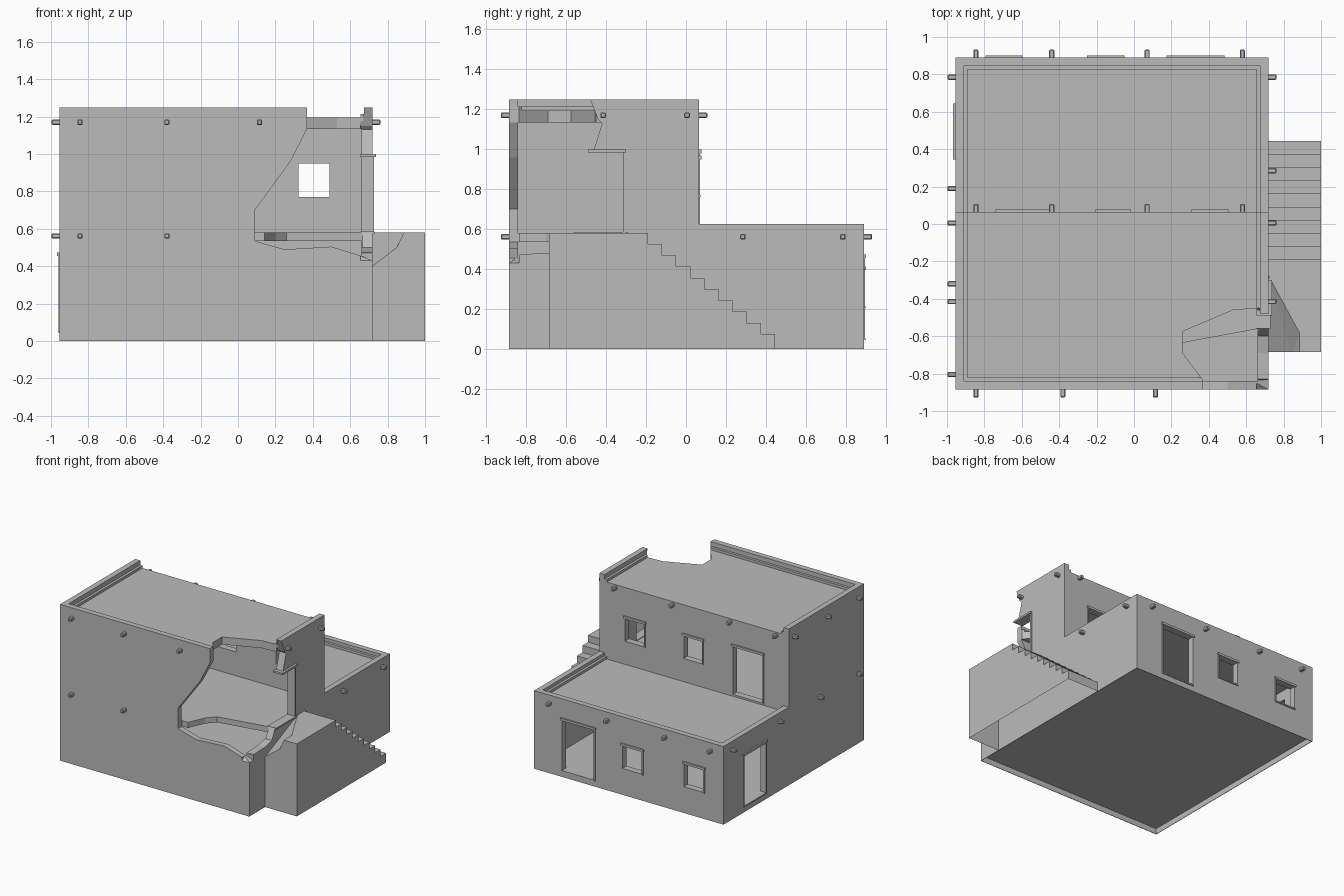
import bpy, bmesh

cube = bpy.data.objects.get("Cube")
if cube:
    bpy.data.objects.remove(cube, do_unlink=True)

plaster = bpy.data.materials.new("grey_plaster")
plaster.use_nodes = True
GREY = (0.5, 0.5, 0.5, 1)
plaster.diffuse_color = GREY
plaster.node_tree.nodes["Principled BSDF"].inputs["Base Color"].default_value = GREY


def finish(name, bm):
    bmesh.ops.recalc_face_normals(bm, faces=bm.faces)
    mesh = bpy.data.meshes.new(name)
    bm.to_mesh(mesh)
    bm.free()
    mesh.materials.append(plaster)
    ob = bpy.data.objects.new(name, mesh)
    bpy.context.collection.objects.link(ob)
    return ob


def prism(name, outline, axis, lo, hi):
    """Extrude a 2D outline along an axis (the outline uses the other two axes in order)."""
    bm = bmesh.new()
    rings = []
    for d in (lo, hi):
        ring = []
        for p in outline:
            co = list(p)
            co.insert(axis, d)
            ring.append(bm.verts.new(co))
        rings.append(ring)
        bm.faces.new(ring)
    n = len(outline)
    for i in range(n):
        j = (i + 1) % n
        bm.faces.new((rings[0][i], rings[0][j], rings[1][j], rings[1][i]))
    return finish(name, bm)


def box(name, x, y, z):
    return prism(name, [(x[0], y[0]), (x[1], y[0]), (x[1], y[1]), (x[0], y[1])], 2, *z)


def carve(ob, cutters):
    """Subtract all cutters, bake the result and remove the cutters."""
    for c in cutters:
        c.hide_render = True
        mod = ob.modifiers.new(c.name, 'BOOLEAN')
        mod.operation = 'DIFFERENCE'
        mod.solver = 'EXACT'
        mod.object = c
    deps = bpy.context.evaluated_depsgraph_get()
    mesh = bpy.data.meshes.new_from_object(ob.evaluated_get(deps))
    ob.modifiers.clear()
    ob.data = mesh
    for c in cutters:
        bpy.data.objects.remove(c, do_unlink=True)


# Main dimensions
LEFT, RIGHT, FRONT, BACK, STEP = -0.955, 0.72, -0.885, 0.89, 0.065
LOW, HIGH = 0.625, 1.25
IN_X, IN_FRONT, IN_BACK = (-0.91, 0.66), -0.84, 0.845

# Two-storey body, stepped at the back
body = prism("house_body", [(FRONT, 0), (BACK, 0), (BACK, LOW), (STEP, LOW),
                            (STEP, HIGH), (FRONT, HIGH)], 0, LEFT, RIGHT)

cuts = []
# Rooms and the hollow under the ground floor
cuts.append(box("lower_room", IN_X, (IN_FRONT, IN_BACK), (0.055, 0.535)))
cuts.append(box("upper_room", IN_X, (IN_FRONT, 0.02), (0.58, 1.135)))
cuts.append(box("underfloor", (LEFT + .004, RIGHT - .004), (FRONT + .004, BACK - .004), (-.1, .045)))
# Roof recesses with a small ledge inside the parapets
for inset, drop in ((0, 0.035), (0.02, 0.055)):
    xs = (IN_X[0] + inset, 0.675 - inset)
    cuts.append(box("upper_roof", xs, (IN_FRONT + inset, 0.3), (HIGH - drop, 1.5)))
    cuts.append(box("lower_roof", xs, (STEP, IN_BACK - inset), (LOW - drop + 0.01, 0.8)))

# Collapsed corner: front wall, right wall, roof and upper floor
cuts.append(prism("front_break", [(.37, 1.4), (.37, 1.135), (.28, .96), (.09, .70), (.09, .535),
                                  (.25, .49), (.5, .505), (.66, .455), (.72, .43), (.8, .43),
                                  (.8, 1.4)], 1, -1, -0.835))
cuts.append(prism("right_break", [(-1, .43), (FRONT, .43), (-.83, .475), (-.69, .48), (-.6, .5),
                                  (-.56, .58), (-.31, .58), (-.31, .985), (-.46, 1), (-.42, 1.13),
                                  (-.44, 1.15), (-.48, 1.25), (-.48, 1.4), (-1, 1.4)], 0, .655, .8))
cuts.append(prism("roof_break", [(.37, -1), (.37, -.835), (.26, -.69), (.26, -.575), (.53, -.46),
                                 (.67, -.45), (.67, -1)], 2, 1.1, 1.4))
cuts.append(prism("floor_break", [(.14, -.838), (.2, -.7), (.26, -.635), (.665, -.56),
                                  (.665, -.838)], 2, .5, .62))


def opening(name, axis, face, span, z):
    """Cut a door or window and put a thin frame round it."""
    s = 1 if face > 0 else -1
    (a, b), (z0, z1) = span, z

    def block(part, along, height, d0, d1):
        depth = sorted((face + s * d0, face + s * d1))
        if axis == 0:
            return box(part, depth, along, height)
        return box(part, along, depth, height)

    cuts.append(block(name + "_cut", span, z, -0.08, 0.05))
    block(name + "_lintel", (a - .015, b + .015), (z1, z1 + .018), -0.02, 0.012)
    block(name + "_sill", (a - .01, b + .01), (z0 - .01, z0), -0.02, 0.008)
    for side, x in (("a", a - .01), ("b", b)):
        block(name + "_jamb_" + side, (x, x + .01), (z0, z1), -0.02, 0.006)


# Doors and windows
for i, span in enumerate(((-.19, -.03), (.323, .49))):
    opening(f"upper_window_{i}", 1, STEP, span, (.77, .95))
for i, span in enumerate(((-.78, -.61), (-.235, -.065))):
    opening(f"lower_window_{i}", 1, BACK, span, (.215, .395))
opening("upper_door", 1, STEP, (-.725, -.465), (.6, .98))
opening("back_door", 1, BACK, (.19, .47), (.055, .455))
opening("left_door", 0, LEFT, (.36, .63), (.055, .455))

carve(body, cuts)

# What is left of the doorway above the stairs
box("stair_door_lintel", (.655, .738), (-.49, -.3), (.985, 1.0))
box("stair_door_jamb", (.66, .727), (-.315, -.302), (.58, .985))
box("stair_door_sill", (.655, .73), (-.56, -.29), (.573, .585))

# Outside stairs with a landing
STEPS, TREAD, RISE = 9, 0.0706, 0.0563
stair_line = [(-.685, 0), (.445, 0)]
for k in range(STEPS):
    top = 0.075 + k * RISE
    stair_line += [(.445 - k * TREAD, top), (.445 - (k + 1) * TREAD, top)]
stair_line += [(.445 - STEPS * TREAD, .58), (-.685, .58)]
stairs = prism("stairs", stair_line, 0, 0.718, 1.0)

# Broken chunk at the landing
bm = bmesh.new()
for co in ((.7, -.7, .38), (.845, -.7, .49), (.89, -.7, .59), (.89, -.57, .59),
           (.7, -.22, .59), (.7, -.7, .65), (.89, -.7, .65), (.89, -.57, .65), (.7, -.22, .65)):
    bm.verts.new(co)
bmesh.ops.convex_hull(bm, input=bm.verts)
carve(stairs, [finish("landing_break", bm)])

# The stairs are open underneath
bm = bmesh.new()
bm.from_mesh(stairs.data)
under = [f for f in bm.faces if f.normal.z < -0.9 and f.calc_center_median().z < 0.01]
bmesh.ops.delete(bm, geom=under, context='FACES')
bm.to_mesh(stairs.data)
bm.free()


# Beam ends poking out of the walls
def beams(name, axis, face, places, z):
    s = 1 if face > 0 else -1
    reach = sorted((face - s * 0.02, face + s * 0.042))
    for i, p in enumerate(places):
        width = (p - .014, p + .014)
        height = (z - .014, z + .014)
        spans = (reach, width) if axis == 0 else (width, reach)
        ob = box(f"{name}_{i}", *spans, height)
        bev = ob.modifiers.new("soft_edges", 'BEVEL')
        bev.width = 0.005
        bev.segments = 1


UP, DOWN = 1.17, 0.562
beams("front_upper_beam", 1, FRONT, (-.845, -.38, .115), UP)
beams("front_lower_beam", 1, FRONT, (-.845, -.38), DOWN)
beams("back_upper_beam", 1, STEP, (-.845, -.44, .07, .58), UP)
beams("back_lower_beam", 1, BACK, (-.845, -.44, .07, .58), DOWN)
beams("left_upper_beam", 0, LEFT, (.005, -.415, -.805), UP)
beams("left_lower_beam", 0, LEFT, (.785, .19, -.32, -.805), DOWN)
beams("right_upper_beam", 0, RIGHT, (.005, -.415), UP)
beams("right_lower_beam", 0, RIGHT, (.785, .285), DOWN)
